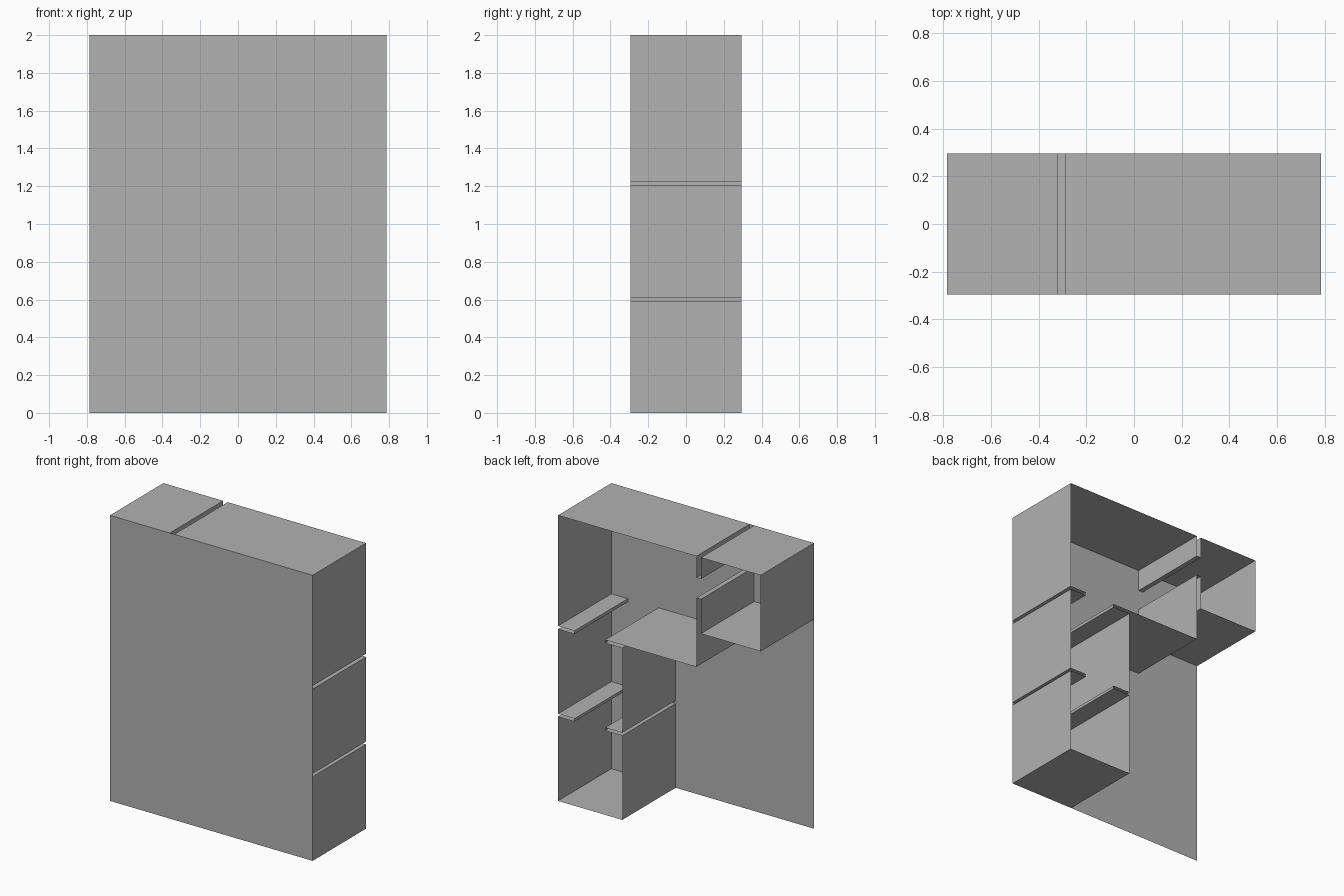
import bpy

cube = bpy.data.objects.get("Cube")
if cube:
    bpy.data.objects.remove(cube, do_unlink=True)

W, D, H = 0.785, 0.295, 2.0       # half width, half depth, height
INNER = 0.287                     # main dividing wall
SHELF_IN, SHELF_OUT = 0.42, 0.657  # shelf ends beside the opening
UPPER = (1.203, 1.225)            # upper shelf bottom and top
LOWER = (0.59, 0.61)              # lower shelf bottom and top
NICHE = -0.322                    # niche side of the thin partition
NICHE_FLOOR = 1.467

grey = bpy.data.materials.new("plain_grey")
grey.use_nodes = True
colour = (0.445, 0.445, 0.445, 1)
grey.diffuse_color = colour
grey.node_tree.nodes["Principled BSDF"].inputs["Base Color"].default_value = colour


def add_mesh(name, verts, faces):
    mesh = bpy.data.meshes.new(name)
    mesh.from_pydata(verts, [], faces)
    mesh.materials.append(grey)
    obj = bpy.data.objects.new(name, mesh)
    bpy.context.collection.objects.link(obj)


def sheet(name, path):
    """Extrude an open x-z path through the full depth."""
    verts = [(x, y, z) for x, z in path for y in (-D, D)]
    faces = [(2 * i, 2 * i + 2, 2 * i + 3, 2 * i + 1) for i in range(len(path) - 1)]
    add_mesh(name, verts, faces)


# Full front panel
add_mesh("front_panel", [(-W, -D, 0), (W, -D, 0), (W, -D, H), (-W, -D, H)], [(0, 1, 2, 3)])

# Top and the hanging partition with its open groove
sheet("niche_top", [(-W, NICHE_FLOOR), (-W, H), (NICHE, H)])
sheet("hanging_partition", [(NICHE, H), (NICHE, 1.85), (-INNER, 1.85), (-INNER, H)])
sheet("main_top", [(-INNER, H), (W, H), (W, UPPER[1])])

# Outer shelves, open at the side
for name, (low, high) in (("upper", UPPER), ("lower", LOWER)):
    sheet(name + "_outer_shelf", [(W, high), (SHELF_OUT, high), (SHELF_OUT, low), (W, low)])
    sheet(name + "_inner_shelf", [(INNER, low), (SHELF_IN, low), (SHELF_IN, high), (INNER, high)])

# Side wall between the shelves, with its middle panel
sheet("side_wall", [(W, UPPER[0]), (W, 1.067), (W, 0.748), (W, LOWER[1])])

# Bottom compartment and dividing wall
sheet("bottom_compartment", [(W, LOWER[0]), (W, 0), (INNER, 0), (INNER, LOWER[0])])
sheet("dividing_wall", [(INNER, LOWER[1]), (INNER, UPPER[0])])

# Main floor, standing partition and niche floor
sheet("main_floor", [(INNER, UPPER[1]), (-INNER, UPPER[1])])
sheet("standing_partition", [(-INNER, UPPER[1]), (-INNER, 1.708), (NICHE, 1.708), (NICHE, NICHE_FLOOR)])
sheet("niche_floor", [(NICHE, NICHE_FLOOR), (-W, NICHE_FLOOR)])
